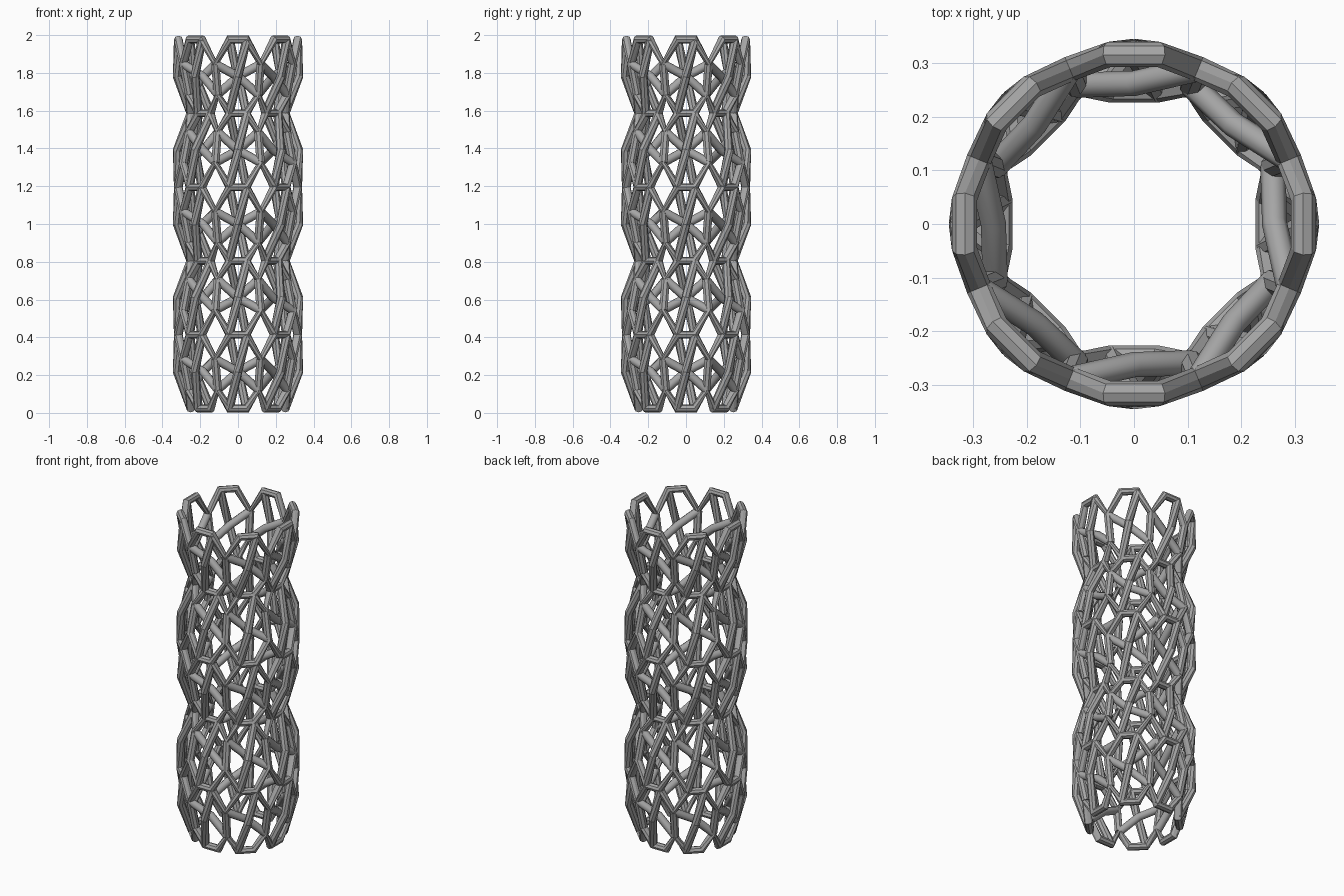
import bpy
from math import sin, cos, pi
from mathutils import Vector

cube = bpy.data.objects.get("Cube")
if cube:
    bpy.data.objects.remove(cube, do_unlink=True)

SIDES = 8                      # sectors around the tube
STEP = 2 * pi / SIDES
TUBE = 0.0235                  # strut radius
LEVELS = [TUBE + i * (2 - 2 * TUBE) / 5 for i in range(6)]
WAIST, BULGE = 0.25, 0.316     # bar radius on even and odd levels
BAR = 0.046                    # half length of a level bar

grey = bpy.data.materials.new("warm_grey")
grey.use_nodes = True
colour = (0.38, 0.38, 0.38, 1)
grey.diffuse_color = colour
grey.node_tree.nodes["Principled BSDF"].inputs["Base Color"].default_value = colour


def place(sector, side, radius, z):
    """Point in a sector: radius outward, side to the right seen from outside."""
    a = sector * STEP
    out, right = Vector((sin(a), -cos(a), 0)), Vector((cos(a), sin(a), 0))
    return out * radius + right * side + Vector((0, 0, z))


def bar_end(sector, level, sign):
    return place(sector, sign * BAR, BULGE if level % 2 else WAIST, LEVELS[level])


def node(sector, level, up):
    """Joint between two sectors, just above (up=1) or below (up=-1) a level."""
    wide = level % 2
    return place(sector + 0.5, 0, 0.313 if wide else 0.28,
                 LEVELS[level] + up * (0.13 if wide else 0.1))


def tubes(name, paths, closed=False, smooth=False):
    """One mesh of round struts following the given paths."""
    curve = bpy.data.curves.new(name, "CURVE")
    curve.dimensions = "3D"
    curve.twist_mode = "Z_UP"
    curve.bevel_depth = TUBE
    curve.bevel_resolution = 2
    curve.use_fill_caps = True
    for path in paths:
        spline = curve.splines.new("POLY")
        spline.points.add(len(path) - 1)
        for point, co in zip(spline.points, path):
            point.co = (*co, 1)
        spline.use_cyclic_u = closed
        spline.use_smooth = smooth
    curve.materials.append(grey)
    obj = bpy.data.objects.new(name, curve)
    bpy.context.collection.objects.link(obj)
    bpy.ops.object.select_all(action="DESELECT")
    obj.select_set(True)
    bpy.context.view_layer.objects.active = obj
    bpy.ops.object.convert(target="MESH")
    return bpy.context.view_layer.objects.active


# Scalloped rings above and below every level
rings = []
for level in range(6):
    for up in (1, -1):
        if 0 <= level + up <= 5:
            ring = []
            for s in range(SIDES):
                ring += [bar_end(s, level, -1), bar_end(s, level, 1), node(s, level, up)]
            rings.append(ring)
tubes("scalloped_rings", rings, closed=True)

# Struts of each storey
links, outer, inner = [], [], []
for level in range(5):
    middle = (LEVELS[level] + LEVELS[level + 1]) / 2
    for s in range(SIDES):
        links.append([node(s, level, 1), node(s, level + 1, -1)])
        outer.append([bar_end(s, level, -1), place(s, 0, 0.322, middle),
                      bar_end(s, level + 1, 1)])
        inner.append([node(s, level, 1), place(s, 0, 0.262, middle),
                      node(s - 1, level + 1, -1)])
tubes("upright_links", links)
tubes("outer_struts", outer)
tubes("inner_diagonals", inner, smooth=True)
bpy.ops.object.shade_smooth_by_angle(angle=pi / 3)
